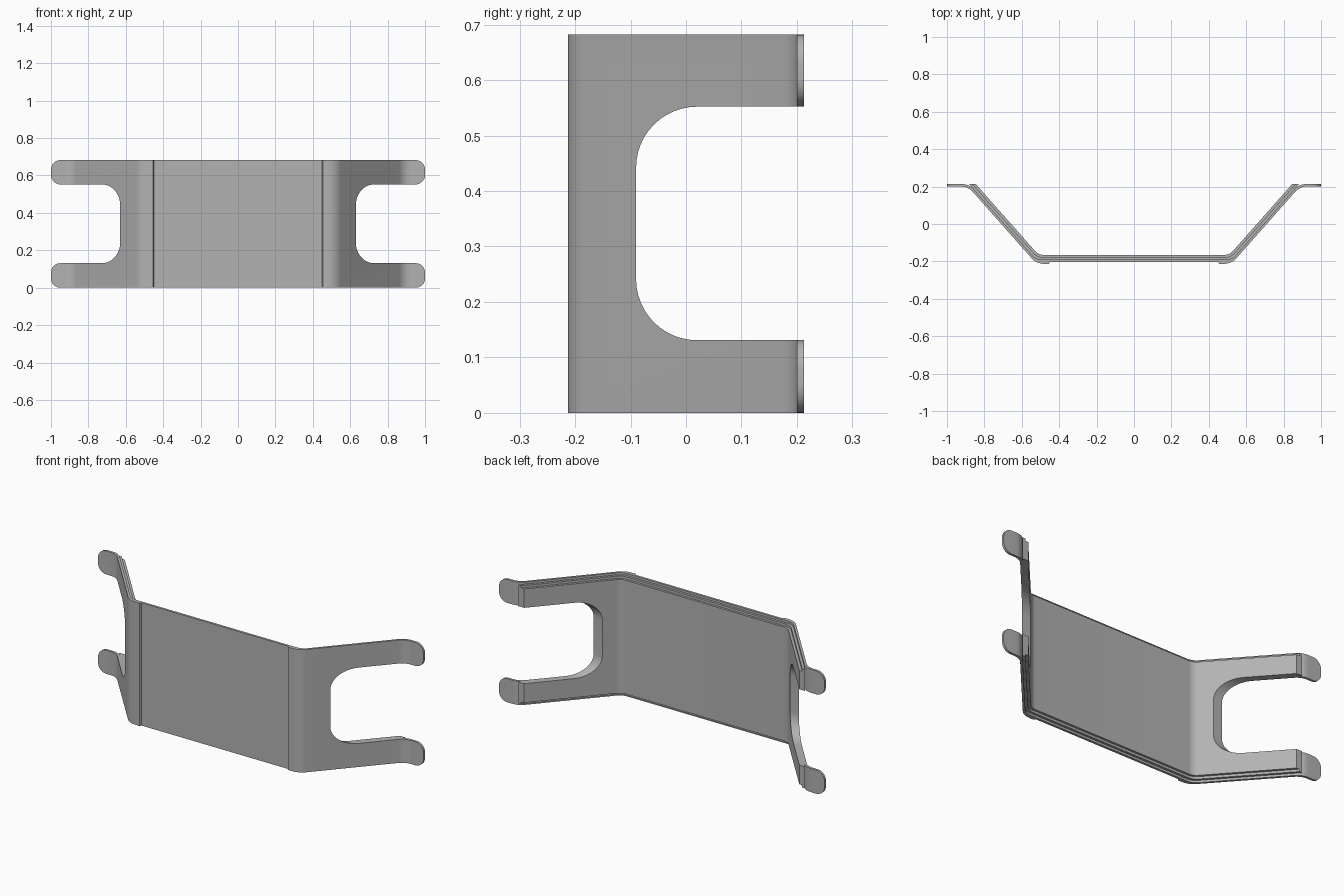
import bpy, bmesh, math
from mathutils import Vector

if "Cube" in bpy.data.objects:
    bpy.data.objects.remove(bpy.data.objects["Cube"])

HEIGHT = 0.682
SLOPE = 1.13                       # rise of the angled arms in plan

grey = bpy.data.materials.new("mid grey")
grey.diffuse_color = (0.45, 0.45, 0.45, 1)
grey.use_nodes = True
grey.node_tree.nodes["Principled BSDF"].inputs["Base Color"].default_value = grey.diffuse_color


def fillet(pts, radii, steps=8):
    """Round the inner corners of an open 2D path."""
    out = [Vector(pts[0])]
    for i in range(1, len(pts) - 1):
        p, r = Vector(pts[i]), radii[i - 1]
        a = (Vector(pts[i - 1]) - p).normalized()
        b = (Vector(pts[i + 1]) - p).normalized()
        if r == 0:
            out.append(p)
            continue
        half = a.angle(b) / 2
        t = r / math.tan(half)
        centre = p + (a + b).normalized() * (r / math.sin(half))
        s, e = p + a * t - centre, p + b * t - centre
        sweep = s.angle_signed(e)
        for k in range(steps + 1):
            ang = -sweep * k / steps
            c, n = math.cos(ang), math.sin(ang)
            out.append(centre + Vector((s.x * c - s.y * n, s.x * n + s.y * c)))
    out.append(Vector(pts[-1]))
    return out


def prism(name, poly, place, lo, hi):
    """Extrude a 2D outline; place(u, v, w) maps it into space."""
    bm = bmesh.new()
    a = [bm.verts.new(place(p[0], p[1], lo)) for p in poly]
    b = [bm.verts.new(place(p[0], p[1], hi)) for p in poly]
    bm.faces.new(a)
    bm.faces.new(b[::-1])
    for i in range(len(poly)):
        j = (i + 1) % len(poly)
        bm.faces.new((a[i], b[i], b[j], a[j]))
    bmesh.ops.recalc_face_normals(bm, faces=bm.faces)
    me = bpy.data.meshes.new(name)
    bm.to_mesh(me)
    bm.free()
    me.materials.append(grey)
    ob = bpy.data.objects.new(name, me)
    bpy.context.collection.objects.link(ob)
    return ob


def smooth(ob):
    bpy.ops.object.select_all(action='DESELECT')
    ob.select_set(True)
    bpy.context.view_layer.objects.active = ob
    bpy.ops.object.shade_smooth_by_angle(angle=math.radians(25))


def arm_x(x0, y):
    """Plan position of an arm surface that passes x0 at y = -0.09."""
    return x0 + (y + 0.09) / SLOPE


def surface(y0, x0, y1, r, end):
    """Half of a bent surface: centre panel, arm, then the tab or arm end."""
    if end is None:
        return fillet([(0, y0), (arm_x(x0, y0), y0), (arm_x(x0, y1), y1)], [r])
    return fillet([(0, y0), (arm_x(x0, y0), y0), (arm_x(x0, y1), y1), (end, y1)],
                  [r, 0.08])


def both_sides(front, back):
    half = front[1:] + back[:0:-1]
    return half + [Vector((-p.x, p.y)) for p in half[::-1]]


# surfaces from the front to the back of the bracket
front = surface(-0.213, 0.63, 0.20, 0.09, 0.94)
front = [Vector((0, 0)), Vector((0.45, -0.203)), Vector((0.455, -0.213))] + front[1:]
skin_back = surface(-0.19, 0.613, 0.213, 0.07, 0.94)
core_front = surface(-0.19, 0.613, 0.213, 0.07, None)
core_mid = surface(-0.177, 0.595, 0.213, 0.065, None)
core_back = surface(-0.165, 0.577, 0.213, 0.06, None)

plan = lambda u, v, w: (u, v, w)
parts = [
    prism("front_skin", both_sides(front, skin_back), plan, 0, HEIGHT),
    prism("middle_layer", both_sides(core_front, core_mid), plan, 0.012, HEIGHT - 0.012),
    prism("back_layer", both_sides(core_mid, core_back), plan, 0.025, HEIGHT - 0.025),
]

# rounded slot through both arms
slot = fillet([(0.4, 0.131), (-0.09, 0.131), (-0.09, 0.552), (0.4, 0.552)], [0.11, 0.11], 12)
cutter = prism("slot_cutter", slot, lambda u, v, w: (w, u, v), -1.2, 1.2)
cutter.hide_render = True
cutter.hide_viewport = True
for ob in parts:
    mod = ob.modifiers.new("slot", 'BOOLEAN')
    mod.operation = 'DIFFERENCE'
    mod.solver = 'EXACT'
    mod.object = cutter
    bpy.context.view_layer.update()
    mesh = bpy.data.meshes.new_from_object(
        ob.evaluated_get(bpy.context.evaluated_depsgraph_get()))
    ob.modifiers.clear()
    ob.data = mesh
    smooth(ob)

# rounded mounting tabs at the four arm ends
for side, sx in (("left", -1), ("right", 1)):
    for level, z in (("lower", 0.0), ("upper", 0.552)):
        top = z + 0.131 if z == 0 else HEIGHT
        outline = fillet([(0.94, z), (1, z), (1, top), (0.94, top)], [0.05, 0.05])
        tab = prism(f"{side}_{level}_tab", outline,
                    lambda u, v, w, s=sx: (s * u, w, v), 0.20, 0.213)
        smooth(tab)
